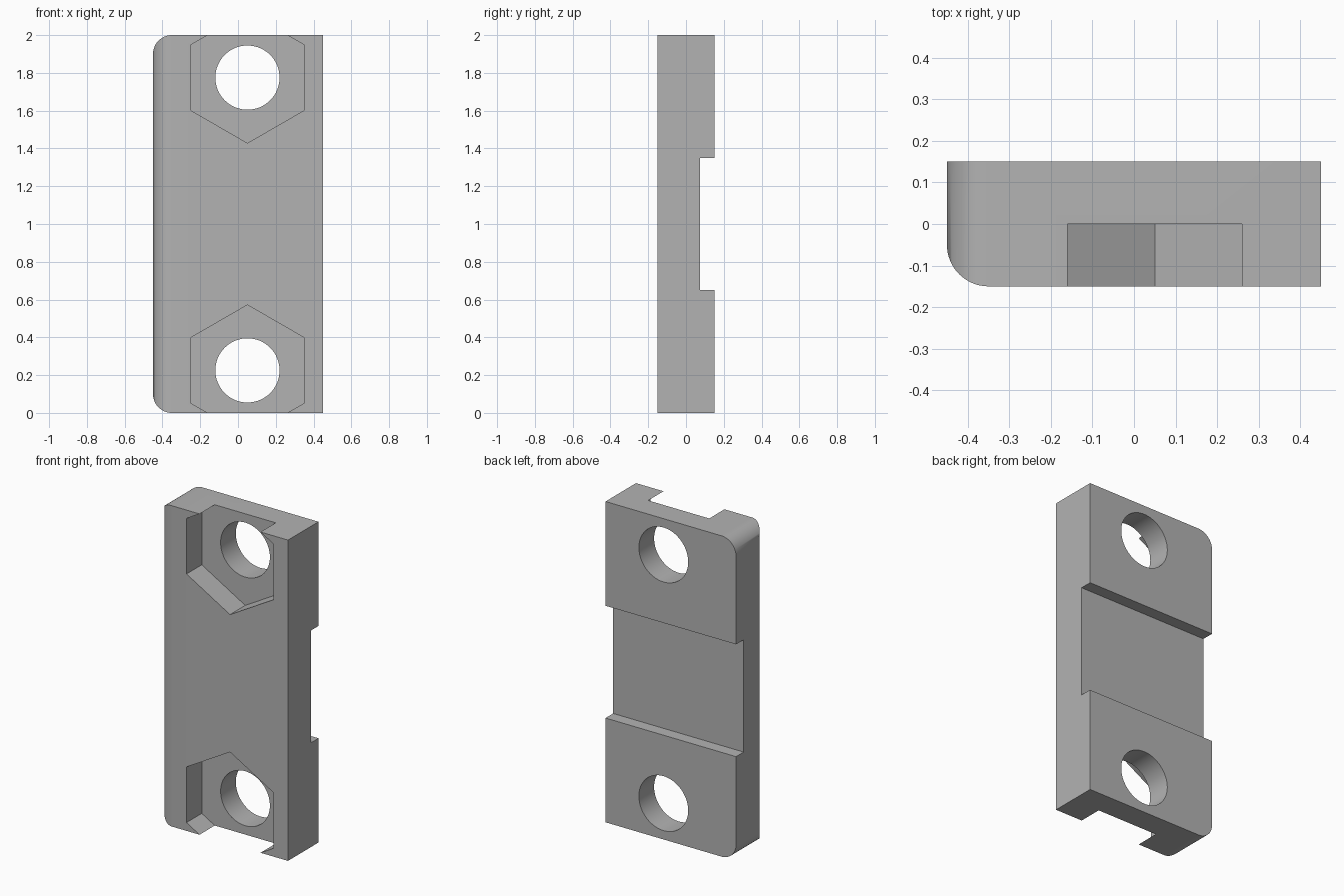
import bpy, bmesh
from math import pi, sin, cos

cube = bpy.data.objects.get("Cube")
if cube:
    bpy.data.objects.remove(cube, do_unlink=True)

W, T, H, R = 0.45, 0.15, 2.0, 0.1      # half width, half thickness, height, fillet
HOLE_X, HOLE_Z = 0.05, 0.225

gray = bpy.data.materials.new("plain gray")
gray.use_nodes = True
color = (0.45, 0.45, 0.45, 1)
gray.diffuse_color = color
gray.node_tree.nodes["Principled BSDF"].inputs["Base Color"].default_value = color


def prism(name, profile, place, a, b):
    """Extrude a closed profile from a to b; place maps (u, v, depth) to xyz."""
    bm = bmesh.new()
    ends = [[bm.verts.new(place(u, v, d)) for u, v in profile] for d in (a, b)]
    for ring in ends:
        bm.faces.new(ring)
    n = len(profile)
    for i in range(n):
        j = (i + 1) % n
        bm.faces.new((ends[0][i], ends[0][j], ends[1][j], ends[1][i]))
    bmesh.ops.recalc_face_normals(bm, faces=bm.faces)
    mesh = bpy.data.meshes.new(name)
    bm.to_mesh(mesh)
    bm.free()
    mesh.materials.append(gray)
    ob = bpy.data.objects.new(name, mesh)
    bpy.context.collection.objects.link(ob)
    return ob


def arc(cx, cy, r, start, end, steps):
    angles = [start + (end - start) * i / steps for i in range(steps + 1)]
    return [(cx + r * cos(t), cy + r * sin(t)) for t in angles]


def along_y(u, v, d):
    return (u, d, v)


def along_z(u, v, d):
    return (u, v, d)


def combine(target, tool, operation):
    mod = target.modifiers.new(operation, "BOOLEAN")
    mod.operation, mod.object, mod.solver = operation, tool, "EXACT"
    bpy.context.view_layer.objects.active = target
    bpy.ops.object.modifier_apply(modifier=mod.name)
    bpy.data.objects.remove(tool, do_unlink=True)


# Plate outline with two rounded corners on its right edge
outline = [(W, 0), (W, H)]
outline += arc(-W + R, H - R, R, pi / 2, pi, 16)
outline += arc(-W + R, R, R, pi, 1.5 * pi, 16)
plate = prism("mounting_plate", outline, along_y, -T, T)

# Rounded front edge on the same side
section = [(W + 1, -T), (W + 1, 1), (-W, 1)]
section += arc(-W + R, -T + R, R, pi, 1.5 * pi, 16)
combine(plate, prism("edge_shape", section, along_z, -1, H + 1), "INTERSECT")

# Bolt holes with hexagonal nut pockets that break through the ends
for z in (HOLE_Z, H - HOLE_Z):
    hexagon = arc(HOLE_X, z, 0.6 / 3 ** 0.5, pi / 2, 2.5 * pi, 6)[:-1]
    combine(plate, prism("nut_pocket", hexagon, along_y, -1, 0), "DIFFERENCE")
    circle = arc(HOLE_X, z, 0.17, 0, 2 * pi, 64)[:-1]
    combine(plate, prism("bolt_hole", circle, along_y, -1, 1), "DIFFERENCE")

# Shallow channel across the back
channel = [(-1, 0.65), (1, 0.65), (1, 1.35), (-1, 1.35)]
combine(plate, prism("channel", channel, along_y, T / 2, 1), "DIFFERENCE")

# Smooth the curves, keep the edges crisp
bpy.ops.object.select_all(action="DESELECT")
plate.select_set(True)
bpy.context.view_layer.objects.active = plate
bpy.ops.object.shade_smooth_by_angle(angle=pi / 6)
